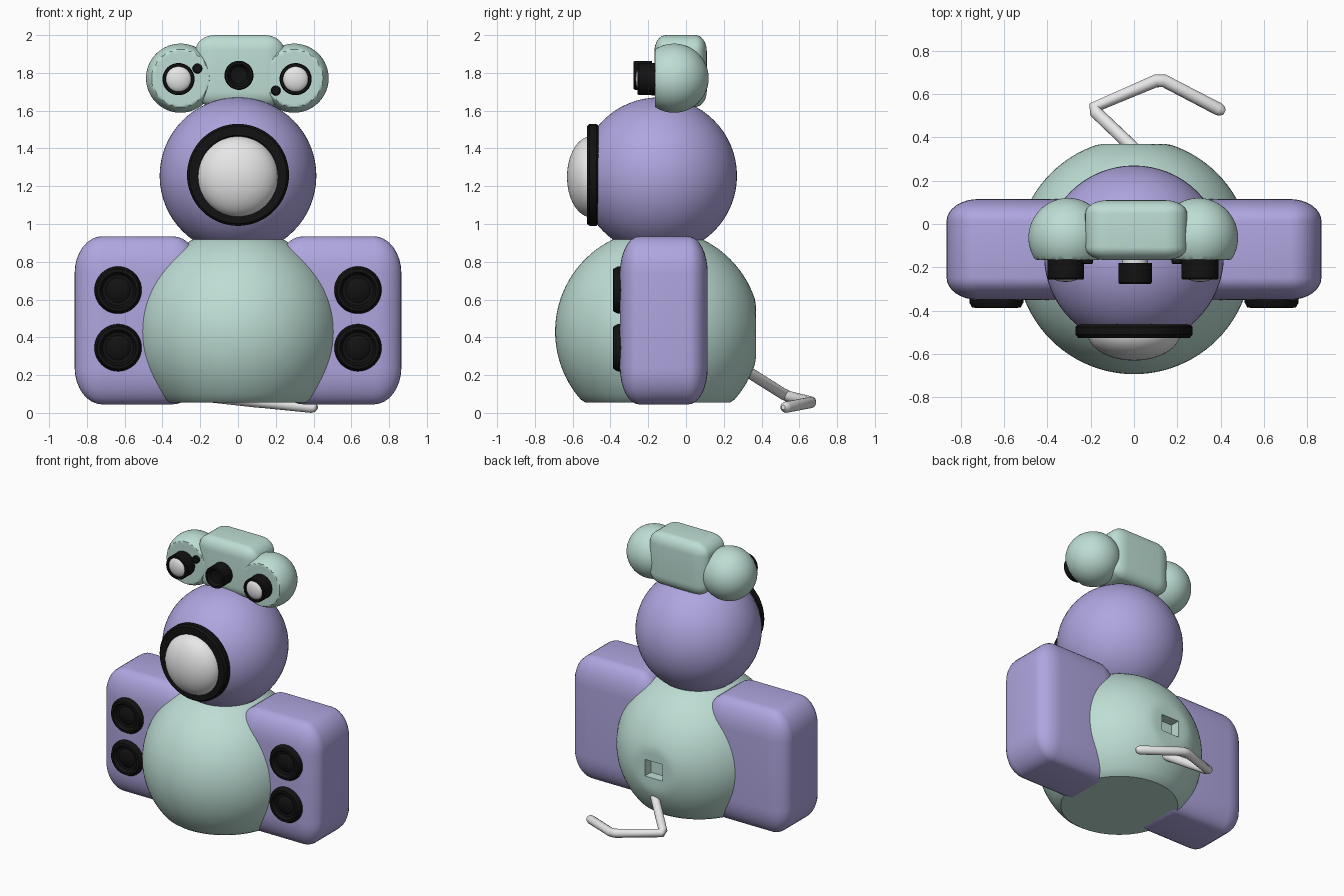
import bpy, bmesh, math
from mathutils import Matrix

if "Cube" in bpy.data.objects:
    bpy.data.objects.remove(bpy.data.objects["Cube"])


def material(name, rgb):
    m = bpy.data.materials.new(name)
    m.diffuse_color = (*rgb, 1)
    m.use_nodes = True
    m.node_tree.nodes["Principled BSDF"].inputs["Base Color"].default_value = m.diffuse_color
    return m


GREEN = material("mint green", (0.51, 0.73, 0.66))
PURPLE = material("lavender", (0.43, 0.38, 0.74))
WHITE = material("off white", (0.8, 0.8, 0.8))
BLACK = material("black", (0.006, 0.006, 0.006))


def smooth(ob, angle=30):
    bpy.ops.object.select_all(action='DESELECT')
    ob.select_set(True)
    bpy.context.view_layer.objects.active = ob
    bpy.ops.object.shade_smooth_by_angle(angle=math.radians(angle))


def finish(bm, name, mat):
    bmesh.ops.recalc_face_normals(bm, faces=bm.faces)
    me = bpy.data.meshes.new(name)
    bm.to_mesh(me)
    bm.free()
    me.materials.append(mat)
    ob = bpy.data.objects.new(name, me)
    bpy.context.collection.objects.link(ob)
    smooth(ob)
    return ob


def ball(name, c, r, mat, zmin=-9, zmax=9, ymin=-9, ymax=9, seg=64):
    """Ellipsoid, optionally flattened against planes."""
    bm = bmesh.new()
    bmesh.ops.create_uvsphere(bm, u_segments=seg, v_segments=seg // 2, radius=1)
    for v in bm.verts:
        x, y, z = (c[i] + v.co[i] * r[i] for i in range(3))
        v.co = (x, min(max(y, ymin), ymax), min(max(z, zmin), zmax))
    return finish(bm, name, mat)


def round_box(name, lo, hi, frac, mat):
    """Unit cube, bevelled, then stretched between two corners."""
    bm = bmesh.new()
    bmesh.ops.create_cube(bm, size=1)
    bmesh.ops.bevel(bm, geom=bm.edges[:], offset=frac, segments=8, profile=0.5,
                    affect='EDGES', clamp_overlap=True)
    for v in bm.verts:
        v.co = [(lo[i] + hi[i]) / 2 + v.co[i] * (hi[i] - lo[i]) for i in range(3)]
    return finish(bm, name, mat)


def lathe(name, x, z, profile, mat, n=48):
    """Turned part around a front-back axis; profile is (radius, y)."""
    bm = bmesh.new()
    rings = []
    for r, y in profile:
        rings.append([bm.verts.new((x + r * math.cos(2 * math.pi * k / n), y,
                                    z + r * math.sin(2 * math.pi * k / n)))
                      for k in range(n)])
    for a, b in zip(rings, rings[1:]):
        for k in range(n):
            j = (k + 1) % n
            bm.faces.new((a[k], a[j], b[j], b[k]))
    bm.faces.new(rings[0])
    bm.faces.new(rings[-1])
    return finish(bm, name, mat)


# Body with flattened top, bottom and back, plus a square socket in the back
body = ball("body", (0, -0.15, 0.43), (0.543,) * 3, GREEN,
            zmin=0.055, zmax=0.925, ymax=0.37, seg=96)
bm = bmesh.new()
bmesh.ops.create_cube(bm, size=1, matrix=Matrix.Translation((0, 0.37, 0.43))
                      @ Matrix.Diagonal((0.14, 0.14, 0.12, 1)))
cutter = finish(bm, "socket_cutter", GREEN)
cutter.hide_render = True
cut = body.modifiers.new("socket", 'BOOLEAN')
cut.operation = 'DIFFERENCE'
cut.object = cutter
bpy.context.view_layer.objects.active = body
bpy.ops.object.modifier_apply(modifier="socket")
bpy.data.objects.remove(cutter)
smooth(body)

# Head and single large eye
ball("head", (0, -0.145, 1.255), (0.415,) * 3, PURPLE)
lathe("eye_ring", 0, 1.26, [(0.25, -0.40), (0.262, -0.465), (0.27, -0.475), (0.27, -0.51),
                            (0.258, -0.525), (0.21, -0.525), (0.20, -0.51)], BLACK, 64)
ball("eye", (0, -0.50, 1.25), (0.215, 0.13, 0.215), WHITE)

# Side boxes with two speakers each
for s, side in ((-1, "left"), (1, "right")):
    xs = sorted((s * 0.865, s * 0.20))
    round_box(side + "_side_box", (xs[0], -0.35, 0.045), (xs[1], 0.115, 0.935), 0.22, PURPLE)
    for z, level in ((0.65, "upper"), (0.345, "lower")):
        lathe(f"{side}_{level}_speaker", s * 0.635, z,
              [(0.125, -0.33), (0.125, -0.362), (0.112, -0.385), (0.095, -0.387),
               (0.082, -0.365), (0.065, -0.362), (0.045, -0.375), (0.01, -0.38)], BLACK)

# Camera rig on top of the head
round_box("rig_block", (-0.225, -0.167, 1.62), (0.245, 0.11, 2.0), 0.22, GREEN)
for side, cx, lx, dx, dz in (("left", -0.304, -0.315, -0.215, 1.823),
                             ("right", 0.297, 0.305, 0.20, 1.706)):
    ball(side + "_rig_ball", (cx, -0.063, 1.772), (0.183,) * 3, GREEN, ymin=-0.165)
    lathe(side + "_lens_ring", lx, 1.767,
          [(0.085, -0.15), (0.085, -0.25), (0.08, -0.256), (0.068, -0.256), (0.066, -0.24)], BLACK)
    ball(side + "_lens", (lx, -0.235, 1.767), (0.07, 0.032, 0.07), WHITE, seg=32)
    lathe(side + "_small_light", dx, dz, [(0.026, -0.15), (0.026, -0.18), (0.02, -0.185)], BLACK, 24)
lathe("centre_lens_stem", 0.005, 1.787, [(0.06, -0.15), (0.06, -0.19)], WHITE)
lathe("centre_lens", 0.005, 1.787,
      [(0.077, -0.18), (0.077, -0.27), (0.072, -0.277), (0.06, -0.277), (0.045, -0.255),
       (0.01, -0.25)], BLACK)

# Bent tail
cu = bpy.data.curves.new("tail", 'CURVE')
cu.dimensions = '3D'
cu.bevel_depth = 0.03
cu.bevel_resolution = 5
cu.use_fill_caps = True
path = [(0.05, 0.30, 0.235, 1), (-0.175, 0.515, 0.10, 1), (-0.18, 0.54, 0.088, 1),
        (0.10, 0.66, 0.058, 1), (0.14, 0.66, 0.055, 1), (0.39, 0.53, 0.03, 1),
        (0.405, 0.522, 0.03, 0.85), (0.418, 0.515, 0.03, 0.4)]
sp = cu.splines.new('POLY')
sp.points.add(len(path) - 1)
for p, (x, y, z, r) in zip(sp.points, path):
    p.co = (x, y, z, 1)
    p.radius = r
cu.materials.append(WHITE)
tail = bpy.data.objects.new("tail", cu)
bpy.context.collection.objects.link(tail)
bpy.ops.object.select_all(action='DESELECT')
tail.select_set(True)
bpy.context.view_layer.objects.active = tail
bpy.ops.object.convert(target='MESH')
smooth(bpy.context.view_layer.objects.active, 50)
